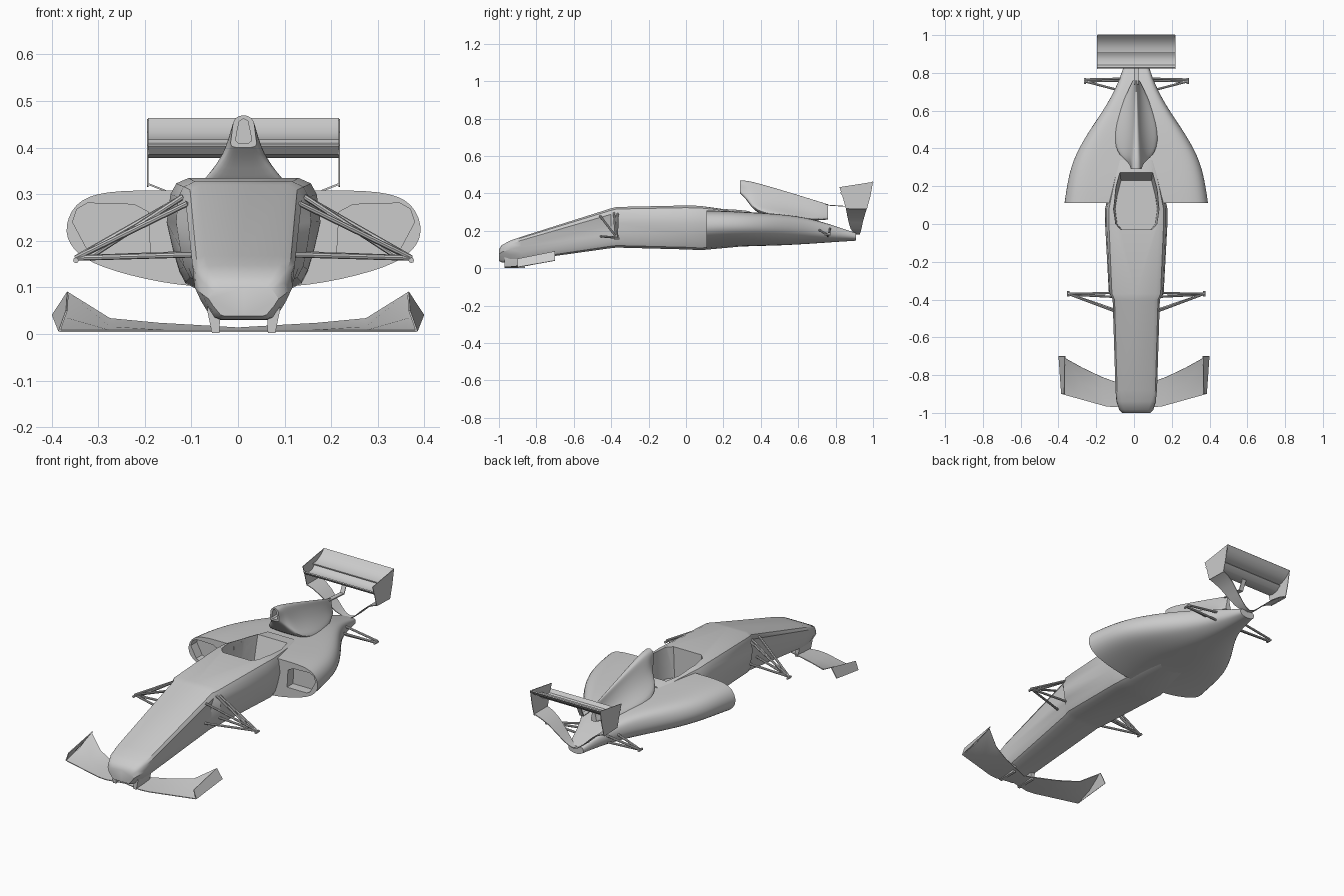
import bpy, bmesh
from mathutils import Vector

if "Cube" in bpy.data.objects:
    bpy.data.objects.remove(bpy.data.objects["Cube"])

CX = 0.012  # body centre line


def finish(ob, angle=0.6):
    """Bake modifiers and shade smooth with sharp edges."""
    bpy.ops.object.select_all(action='DESELECT')
    ob.select_set(True)
    bpy.context.view_layer.objects.active = ob
    bpy.ops.object.convert(target='MESH')
    bpy.ops.object.shade_smooth_by_angle(angle=angle)


def make(name, bm, cx=CX, mirror=False, thick=0, subsurf=0):
    bmesh.ops.recalc_face_normals(bm, faces=bm.faces)
    me = bpy.data.meshes.new(name)
    bm.to_mesh(me)
    bm.free()
    ob = bpy.data.objects.new(name, me)
    bpy.context.collection.objects.link(ob)
    ob.location.x = cx
    if mirror:
        ob.modifiers.new("mirror", 'MIRROR')
    if subsurf:
        ob.modifiers.new("subsurf", 'SUBSURF').levels = subsurf
    if thick:
        m = ob.modifiers.new("solid", 'SOLIDIFY')
        m.thickness, m.offset = thick, 0
    return ob


def loft(name, rings, **kw):
    """Closed skin through rings of points, capped with creased rims."""
    bm = bmesh.new()
    crease = bm.edges.layers.float.new("crease_edge")
    vs = [[bm.verts.new(p) for p in r] for r in rings]
    n = len(vs[0])
    for a, b in zip(vs, vs[1:]):
        for i in range(n):
            j = (i + 1) % n
            bm.faces.new((a[i], a[j], b[j], b[i]))
    for r in (vs[0], vs[-1]):
        for e in bm.faces.new(r).edges:
            e[crease] = 1
    return make(name, bm, **kw)


def ring(y, half):
    """Full section at y from a half profile that starts and ends on x = 0."""
    return [(x, y, z) for x, z in half] + [(-x, y, z) for x, z in half[-2:0:-1]]


def sheet(name, rows, thick=0.004, **kw):
    bm = bmesh.new()
    vs = [[bm.verts.new(p) for p in r] for r in rows]
    for a, b in zip(vs, vs[1:]):
        for i in range(len(a) - 1):
            bm.faces.new((a[i], a[i + 1], b[i + 1], b[i]))
    ob = make(name, bm, thick=thick, **kw)
    finish(ob)
    return ob


def rods(name, pairs, r=0.006):
    bm = bmesh.new()
    for a, b in pairs:
        a, b = Vector(a), Vector(b)
        mat = (b - a).to_track_quat('Z', 'Y').to_matrix().to_4x4()
        mat.translation = (a + b) / 2
        bmesh.ops.create_cone(bm, cap_ends=True, segments=8, radius1=r, radius2=r,
                              depth=(b - a).length, matrix=mat)
    finish(make(name, bm, mirror=True))


def cut(ob, cutter):
    m = ob.modifiers.new("cut", 'BOOLEAN')
    m.operation, m.solver, m.object = 'DIFFERENCE', 'EXACT', cutter
    cutter.hide_render = True


# Nose and driver tub: y, top, bottom, half widths at top, middle, low side
tub = []
for y, t, b, ht, hm, hb in [
        (-1.0, .10, .038, .065, .075, .055), (-.985, .123, .031, .085, .09, .065),
        (-.94, .147, .03, .103, .105, .078), (-.88, .168, .04, .11, .106, .085),
        (-.40, .32, .107, .125, .108, .118), (-.37, .327, .11, .14, .145, .128),
        (0, .335, .10, .157, .165, .138), (.08, .333, .096, .157, .165, .138),
        (.34, .305, .12, .10, .11, .09)]:
    h = t - b
    tub.append(ring(y, [(0, t), (ht * .75, t), (ht * .92, t - .05 * h), (ht, t - .15 * h),
                        (hm, b + .6 * h), (hm * .5 + hb * .5, b + .35 * h), (hb, b + .16 * h),
                        (hb * .9, b + .05 * h), (hb * .72, b), (0, b)]))
tub = loft("nose_and_tub", tub)

# Sidepods and tail in one tapering skin: y, half width, top, bottom
PROF = [(0, 1), (.45, 1), (.78, 1), (.95, .88), (1.01, .56), (.93, .33), (.75, .17), (.35, 0), (0, 0)]
pods = loft("sidepods_and_tail", [
    ring(y, [(x * w, b + f * (t - b)) for x, f in PROF]) for y, w, t, b in [
        (.11, .385, .308, .10), (.20, .372, .307, .11), (.33, .345, .30, .118),
        (.47, .27, .292, .12), (.63, .155, .275, .128), (.77, .085, .235, .138),
        (.91, .045, .187, .147)]], subsurf=2)

# Engine cover with air intake: y, top, ridge half width, base height, base half width
cover = []
for y, t, ht, b, hb in [(.29, .47, .023, .40, .03), (.33, .468, .027, .36, .045),
                        (.37, .459, .028, .29, .13), (.50, .422, .02, .27, .15),
                        (.65, .376, .012, .25, .09), (.76, .342, .006, .26, .02)]:
    mix = lambda k, f: (ht + k * (hb - ht), b + f * (t - b))
    cover.append(ring(y, [(0, t), (ht * .6, t - .003), mix(0, .8), mix(.22, .5),
                          mix(.55, .25), (hb, b), (0, b)]))
cover = loft("engine_cover", cover, subsurf=2)

# Cockpit opening, cut into tub and pods
COCK = [(0, -.03), (.085, -.03), (.112, 0), (.124, .08), (.112, .22), (.09, .30), (0, .30)]
full = COCK + [(-x, y) for x, y in COCK[-2:0:-1]]
cockpit = loft("cockpit_cutter", [[(x * .9, y if y < .2 else y - .07, .17) for x, y in full],
                                  [(x, y, .40) for x, y in full]])
cut(tub, cockpit)
cut(pods, cockpit)

# Radiator inlets and air intake
INLET = [(.20, .17), (.205, .262), (.235, .278), (.335, .281), (.358, .268), (.367, .24), (.335, .18), (.315, .17)]
inlet = loft("inlet_cutter", [[(x, y, z) for x, z in INLET] for y in (.08, .16)], mirror=True)
cut(pods, inlet)
HOLE = [(0, .462), (.009, .457), (.015, .43), (.017, .415), (.01, .409), (0, .409)]
intake = loft("intake_cutter", [ring(y, HOLE) for y in (.27, .34)])
cut(cover, intake)
for ob in (tub, pods, cover):
    finish(ob)
for c in (cockpit, inlet, intake):
    bpy.data.objects.remove(c)

# Front wing, its end plates and nose supports
sheet("front_wing", [
    [(0, -.95, .006), (.10, -.97, .006), (.15, -.965, .006), (.275, -.93, .006), (.383, -.90, .006)],
    [(0, -.91, .008), (.10, -.90, .010), (.17, -.88, .011), (.275, -.85, .014), (.375, -.80, .035)],
    [(0, -.87, .012), (.10, -.835, .018), (.17, -.81, .022), (.275, -.76, .032), (.365, -.71, .088)]],
    cx=0, mirror=True)
sheet("front_wing_end_plate", [[(.384, -.90, .005), (.398, -.70, .04)],
                               [(.368, -.90, .05), (.365, -.70, .09)]], cx=0, mirror=True)
finish(loft("nose_support", [[(x, y, z) for x, y in ((x0, -.97), (x1, -.97), (x1, -.86), (x0, -.86))]
                             for x0, x1, z in ((.052, .068, .002), (.05, .078, .05), (.045, .078, .075))],
            mirror=True))

# Front suspension arms
FT = (.36, -.37, .163)
rods("front_suspension", [((.12, -.365, .30), FT), ((.12, -.46, .28), FT),
                          ((.13, -.385, .295), (.33, -.375, .165)),
                          ((.12, -.365, .172), FT), ((.11, -.455, .17), FT),
                          ((.36, -.355, .158), (.36, -.385, .158))])

# Rear suspension arms
RT = (.272, .755, .18)
rods("rear_suspension", [((.05, .77, .215), (.272, .765, .185)), ((.06, .70, .21), RT),
                         ((.05, .76, .17), RT), ((.272, .74, .18), (.272, .772, .18))])

# Rear wing planes
for name, curve in (("rear_wing_main_plane", [(.825, .405), (.84, .388), (.87, .381), (.90, .388), (.925, .407)]),
                    ("rear_wing_flap", [(.905, .414), (.935, .416), (.965, .43), (.985, .446), (1.0, .462)])):
    sheet(name, [[(-.205, y, z), (.205, y, z)] for y, z in curve], thick=.006)

# Rear wing end plates
END = [(.82, .433), (1.0, .461), (.985, .38), (.967, .315), (.855, .318), (.835, .39)]
finish(loft("rear_wing_end_plate", [[(x, y, z) for y, z in END] for x in (.204, .207)], mirror=True))

# Curved lower mount from the end plates down to the tail
sheet("rear_wing_mount", [[(x, y0, z), (x, y1, z)] for x, z, y0, y1 in [
    (.205, .322, .855, .967), (.17, .308, .857, .963), (.13, .282, .862, .955), (.09, .245, .87, .945),
    (.055, .212, .88, .938), (.025, .19, .895, .932), (0, .183, .90, .93)]], mirror=True)

# Small strut between engine cover and rear wing
sheet("rear_wing_strut", [[(-.012, .74, .338), (.012, .74, .338)],
                          [(-.012, .86, .33), (.012, .86, .33)],
                          [(-.012, .885, .384), (.012, .885, .384)]], thick=.005)
